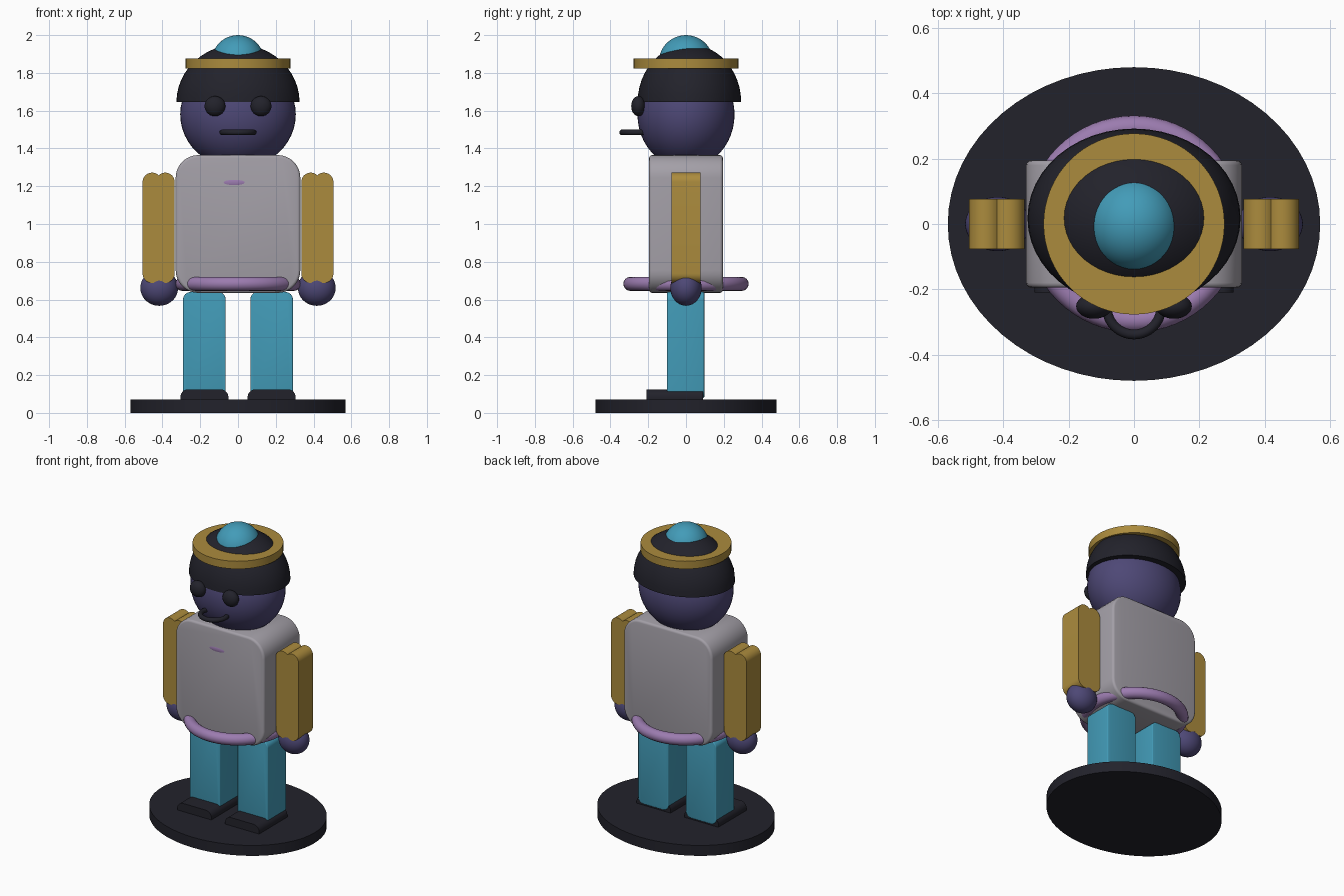
import bpy, bmesh, math
from mathutils import Matrix

old = bpy.data.objects.get("Cube")
if old:
    bpy.data.objects.remove(old, do_unlink=True)


def material(name, rgb):
    m = bpy.data.materials.new(name)
    m.use_nodes = True
    m.diffuse_color = (*rgb, 1)
    node = next(n for n in m.node_tree.nodes if n.type == 'BSDF_PRINCIPLED')
    node.inputs["Base Color"].default_value = (*rgb, 1)
    return m


black = material("charcoal", (.016, .016, .024))
indigo = material("indigo", (.075, .064, .18))
grey = material("warm grey", (.37, .35, .39))
gold = material("gold", (.41, .26, .047))
teal = material("teal", (.055, .33, .48))
lilac = material("lilac", (.33, .20, .43))


def finish(bm, name, mat):
    bmesh.ops.recalc_face_normals(bm, faces=bm.faces)
    mesh = bpy.data.meshes.new(name)
    bm.to_mesh(mesh)
    bm.free()
    mesh.materials.append(mat)
    ob = bpy.data.objects.new(name, mesh)
    bpy.context.collection.objects.link(ob)
    bpy.ops.object.select_all(action='DESELECT')
    ob.select_set(True)
    bpy.context.view_layer.objects.active = ob
    bpy.ops.object.shade_smooth_by_angle(angle=math.radians(35))
    return ob


def ellipsoid(name, mat, centre, radii, half=False):
    bm = bmesh.new()
    bmesh.ops.create_uvsphere(bm, u_segments=48, v_segments=24, radius=1)
    if half:
        cut = bmesh.ops.bisect_plane(bm, geom=bm.verts[:] + bm.edges[:] + bm.faces[:],
                                     plane_co=(0, 0, 0), plane_no=(0, 0, 1), clear_inner=True)
        bmesh.ops.holes_fill(bm, edges=[e for e in bm.edges if e.is_boundary], sides=0)
    bm.transform(Matrix.Translation(centre) @ Matrix.Diagonal((*radii, 1)))
    return finish(bm, name, mat)


def disc(name, mat, rx, ry, low, high):
    bm = bmesh.new()
    bmesh.ops.create_cone(bm, cap_ends=True, segments=64, radius1=1, radius2=1, depth=1)
    bm.transform(Matrix.Translation((0, 0, (low + high) / 2))
                 @ Matrix.Diagonal((rx, ry, high - low, 1)))
    return finish(bm, name, mat)


def ring(name, mat, centre, major, minor):
    bpy.ops.mesh.primitive_torus_add(location=centre, major_radius=major, minor_radius=minor,
                                     major_segments=64, minor_segments=16)
    ob = bpy.context.object
    ob.name = name
    ob.data.materials.append(mat)
    bpy.ops.object.shade_smooth()
    return ob


def rounded(cx, cz, w, h, r, steps=8):
    """Rounded rectangle outline, half sizes w and h."""
    pts = []
    for k, (sx, sz) in enumerate(((1, 1), (-1, 1), (-1, -1), (1, -1))):
        for i in range(steps + 1):
            a = math.pi / 2 * (k + i / steps)
            pts.append((cx + sx * (w - r) + r * math.cos(a),
                        cz + sz * (h - r) + r * math.sin(a)))
    return pts


def lobed(cx, cz, w, h, r, steps=12):
    """Outline of a bar with two rounded lobes at each end."""
    c = w - r
    stop = math.acos(-c / r)
    lobe = [(c + r * math.cos(stop * i / steps), h - r + r * math.sin(stop * i / steps))
            for i in range(steps + 1)]
    top = lobe + [(-x, z) for x, z in reversed(lobe[:-1])]
    return [(cx + x, cz + z) for x, z in top + [(-x, -z) for x, z in top]]


def prism(name, mat, outline, front, back, bevel=0):
    bm = bmesh.new()
    cap = bm.faces.new([bm.verts.new((x, front, z)) for x, z in outline])
    new = bmesh.ops.extrude_face_region(bm, geom=[cap], use_keep_orig=True)["geom"]
    bmesh.ops.translate(bm, vec=(0, back - front, 0),
                        verts=[g for g in new if isinstance(g, bmesh.types.BMVert)])
    if bevel:
        rims = [e for e in bm.edges if abs(e.verts[0].co.y - e.verts[1].co.y) < 1e-5]
        bmesh.ops.bevel(bm, geom=rims, offset=bevel, segments=3, profile=.5, affect='EDGES')
    return finish(bm, name, mat)


# Stand and torso
disc("stand", black, .57, .48, 0, .07)
prism("torso", grey, rounded(0, 1, .33, .365, .12), -.195, .195, .015)
ring("belt", lilac, (0, 0, .683), .295, .037)
ellipsoid("chest_badge", lilac, (-.02, -.19, 1.22), (.08, .007, .02))

# Limbs and eyes, one per side
for side, s in (("left", 1), ("right", -1)):
    prism(side + "_foot", black, rounded(s * .178, .08, .127, .045, .042), -.21, .09)
    prism(side + "_leg", teal, rounded(s * .178, .36, .113, .28, .04), -.1, .097, .006)
    prism(side + "_arm", gold, lobed(s * .42, .98, .085, .292, .05), -.076, .076)
    ellipsoid(side + "_hand", indigo, (s * .417, 0, .662), (.1, .083, .095))
    ellipsoid(side + "_eye", black, (s * .122, -.252, 1.624), (.055, .038, .053))

# Head
ellipsoid("head", indigo, (0, 0, 1.58), (.306, .257, .285))
ring("mouth", black, (0, -.255, 1.485), .083, .015)

# Headwear
ellipsoid("cap", black, (0, .018, 1.645), (.326, .274, .306), half=True)
disc("cap_brim", gold, .277, .277, 1.823, 1.875)
ellipsoid("cap_dome", teal, (0, 0, 1.86), (.14, .143, .14))
